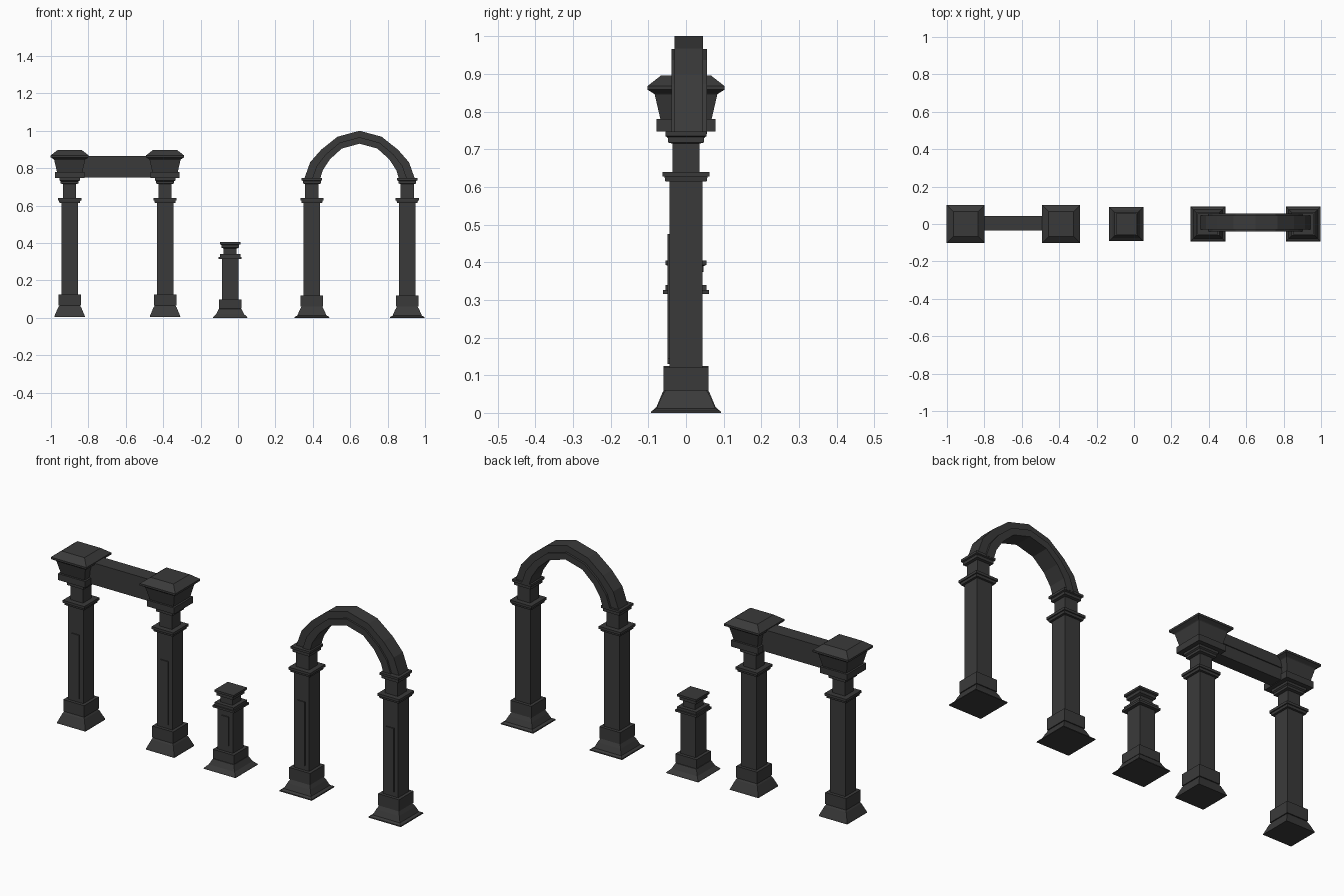
import bpy, bmesh

stone = bpy.data.materials.new("dark_stone")
stone.diffuse_color = (0.042, 0.042, 0.042, 1)


def finish(bm, name):
    bmesh.ops.recalc_face_normals(bm, faces=bm.faces)
    me = bpy.data.meshes.new(name)
    bm.to_mesh(me)
    bm.free()
    me.materials.append(stone)
    ob = bpy.data.objects.new(name, me)
    bpy.context.collection.objects.link(ob)
    return ob


def loft(bm, rings):
    # skin a list of four-point rings and cap both ends
    vs = [[bm.verts.new(p) for p in r] for r in rings]
    n = len(vs[0])
    for a, b in zip(vs, vs[1:]):
        for i in range(n):
            j = (i + 1) % n
            bm.faces.new((a[i], a[j], b[j], b[i]))
    bm.faces.new(vs[0])
    bm.faces.new(vs[-1])


def square_profile(name, x, profile):
    # square "turning": list of (half width, height)
    bm = bmesh.new()
    loft(bm, [[(x - h, -h, z), (x + h, -h, z), (x + h, h, z), (x - h, h, z)]
              for h, z in profile])
    return finish(bm, name)


def box(name, x0, x1, y0, y1, z0, z1):
    bm = bmesh.new()
    loft(bm, [[(x0, y0, z), (x1, y0, z), (x1, y1, z), (x0, y1, z)] for z in (z0, z1)])
    return finish(bm, name)


def panel(name, x, z0, z1):
    # thin raised panel on the front of a shaft
    box(name, x - 0.022, x + 0.022, -0.049, -0.043, z0, z1)


# Lintel gate: columns, capitals, beam
for side, x in (("left", -0.9), ("right", -0.39)):
    square_profile(f"lintel_gate_{side}_column", x, [
        (0.082, 0.005), (0.08, 0.012), (0.062, 0.055), (0.055, 0.065), (0.06, 0.065),
        (0.06, 0.125), (0.044, 0.125), (0.044, 0.615), (0.055, 0.615), (0.057, 0.627),
        (0.062, 0.627), (0.062, 0.64), (0.035, 0.64), (0.035, 0.715), (0.048, 0.718),
        (0.048, 0.73), (0.055, 0.735), (0.055, 0.75)])
    square_profile(f"lintel_gate_{side}_capital", x, [
        (0.078, 0.747), (0.078, 0.78), (0.068, 0.78), (0.083, 0.845), (0.086, 0.848),
        (0.102, 0.858), (0.102, 0.868), (0.066, 0.896)])
    panel(f"lintel_gate_{side}_panel", x, 0.145, 0.475)
box("lintel_beam_lower", -0.85, -0.44, -0.031, 0.037, 0.75, 0.81)
box("lintel_beam_upper", -0.85, -0.44, -0.035, 0.042, 0.81, 0.865)

# Short pedestal
square_profile("pedestal", -0.042, [
    (0.092, 0), (0.09, 0.005), (0.074, 0.02), (0.06, 0.048), (0.055, 0.05), (0.06, 0.05),
    (0.06, 0.097), (0.044, 0.097), (0.044, 0.315), (0.061, 0.315), (0.061, 0.326),
    (0.055, 0.326), (0.055, 0.34), (0.035, 0.34), (0.035, 0.37), (0.047, 0.375),
    (0.047, 0.39), (0.055, 0.393), (0.055, 0.404)])
panel("pedestal_panel", -0.042, 0.13, 0.28)

# Arch gate: columns
for side, x in (("left", 0.395), ("right", 0.905)):
    square_profile(f"arch_gate_{side}_column", x, [
        (0.093, 0), (0.092, 0.005), (0.078, 0.012), (0.066, 0.04), (0.055, 0.06),
        (0.06, 0.06), (0.06, 0.12), (0.044, 0.12), (0.044, 0.615), (0.055, 0.615),
        (0.057, 0.627), (0.062, 0.627), (0.062, 0.64), (0.036, 0.64), (0.036, 0.715),
        (0.048, 0.718), (0.048, 0.732), (0.055, 0.735), (0.055, 0.747)])
    panel(f"arch_gate_{side}_panel", x, 0.145, 0.475)

# Arch: narrow outer band over a wider inner band
outer = [(0.297, 0.74), (0.264, 0.832), (0.205, 0.899), (0.118, 0.968), (0, 1.0)]
inner = [(0.212, 0.74), (0.196, 0.79), (0.158, 0.848), (0.095, 0.905), (0, 0.931)]
middle = [((a + c) / 2, (b + d) / 2) for (a, b), (c, d) in zip(outer, inner)]


def arch(name, low, high, y0, y1):
    def both(pts):
        return [(-x, z) for x, z in pts] + pts[-2::-1]
    bm = bmesh.new()
    loft(bm, [[(0.65 + a, y0, b), (0.65 + a, y1, b), (0.65 + c, y1, d), (0.65 + c, y0, d)]
              for (a, b), (c, d) in zip(both(low), both(high))])
    finish(bm, name)


arch("arch_outer_band", middle, outer, -0.03, 0.045)
arch("arch_inner_band", inner, middle, -0.039, 0.056)
